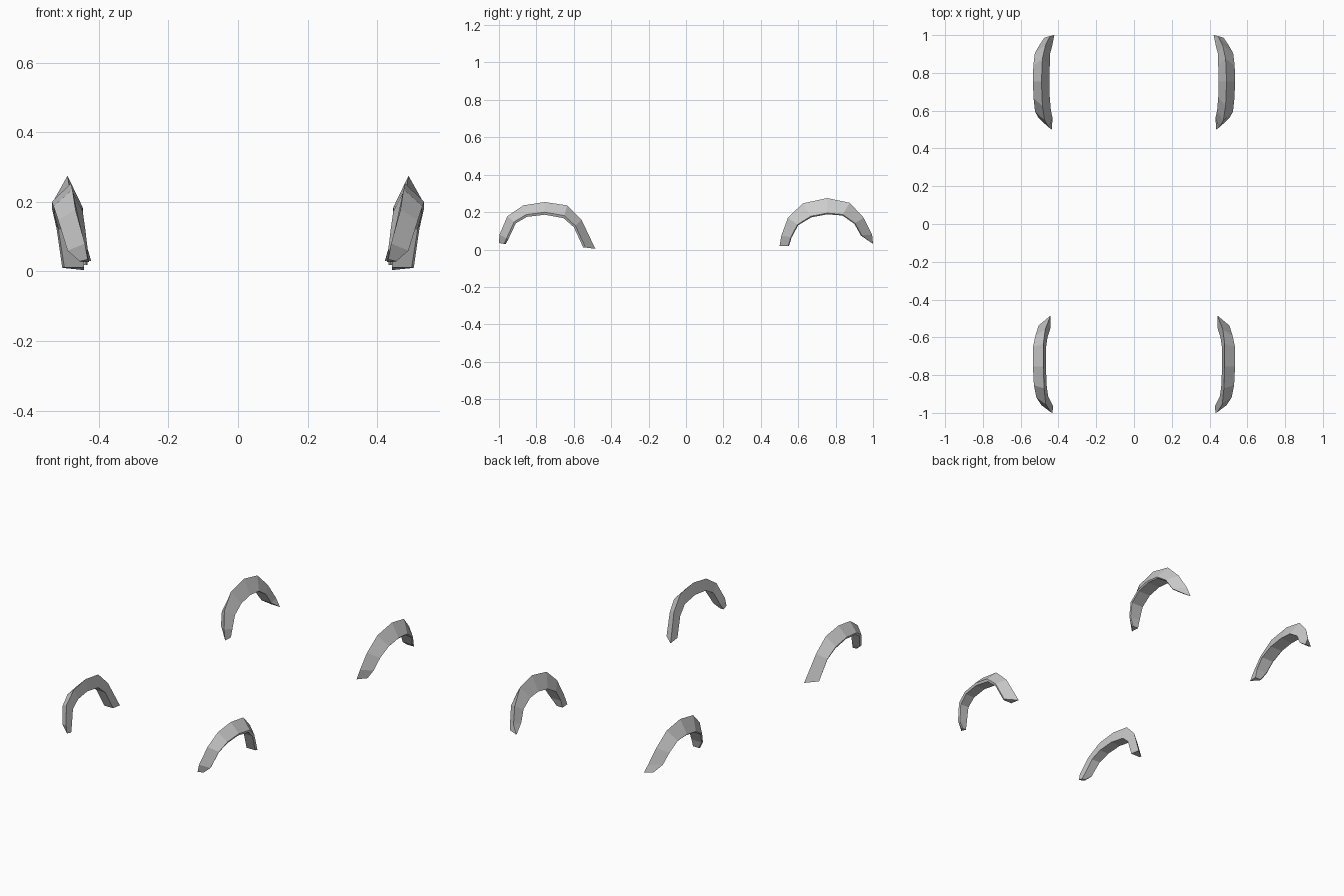
import bpy, bmesh
from mathutils import Vector

# Stations along each arch: crest y, z, lip y, z, then x of crest, lip and inner edge
FRONT = [
    (-1.00, .035, -.965, .028, .432, .455, .428),
    (-.997, .08, -.95, .055, .44, .49, .435),
    (-.955, .178, -.91, .14, .467, .517, .455),
    (-.87, .236, -.85, .175, .476, .53, .463),
    (-.755, .254, -.755, .186, .48, .535, .466),
    (-.635, .236, -.655, .168, .48, .535, .466),
    (-.558, .158, -.60, .12, .47, .522, .458),
    (-.485, .004, -.55, .012, .442, .505, .442),
]
REAR = [
    (.50, .018, .55, .018, .435, .475, .432),
    (.51, .075, .565, .065, .45, .505, .432),
    (.545, .17, .60, .13, .472, .524, .44),
    (.625, .247, .67, .172, .485, .532, .446),
    (.755, .275, .755, .188, .49, .535, .448),
    (.875, .25, .835, .182, .485, .533, .446),
    (.95, .17, .90, .138, .468, .525, .445),
    (.995, .08, .935, .075, .445, .505, .435),
    (1.00, .03, .985, .04, .422, .475, .425),
]


def wheel_arch(name, stations, lip, side):
    bm = bmesh.new()
    rings = []
    for oy, oz, iy, iz, cx, lx, ix in stations:
        # section: crest, outer lip, lip underside, inner edge
        pts = [(cx, oy, oz),
               (lx, iy + lip * (oy - iy), iz + lip * (oz - iz)),
               (lx - .006, iy, iz),
               (ix, iy, iz)]
        rings.append([bm.verts.new(Vector((side * x, y, z))) for x, y, z in pts])
    for a, b in zip(rings, rings[1:]):
        for k in range(4):
            j = (k + 1) % 4
            bm.faces.new((a[k], a[j], b[j], b[k]))
    # closed ends
    bm.faces.new(rings[0])
    bm.faces.new(rings[-1][::-1])
    bmesh.ops.recalc_face_normals(bm, faces=bm.faces)
    mesh = bpy.data.meshes.new(name)
    bm.to_mesh(mesh)
    bm.free()
    bpy.context.collection.objects.link(bpy.data.objects.new(name, mesh))


# Four flared arches, mirrored left and right
for side, label in ((1, "right"), (-1, "left")):
    wheel_arch("front_wheel_arch_" + label, FRONT, .2, side)
    wheel_arch("rear_wheel_arch_" + label, REAR, .08, side)
